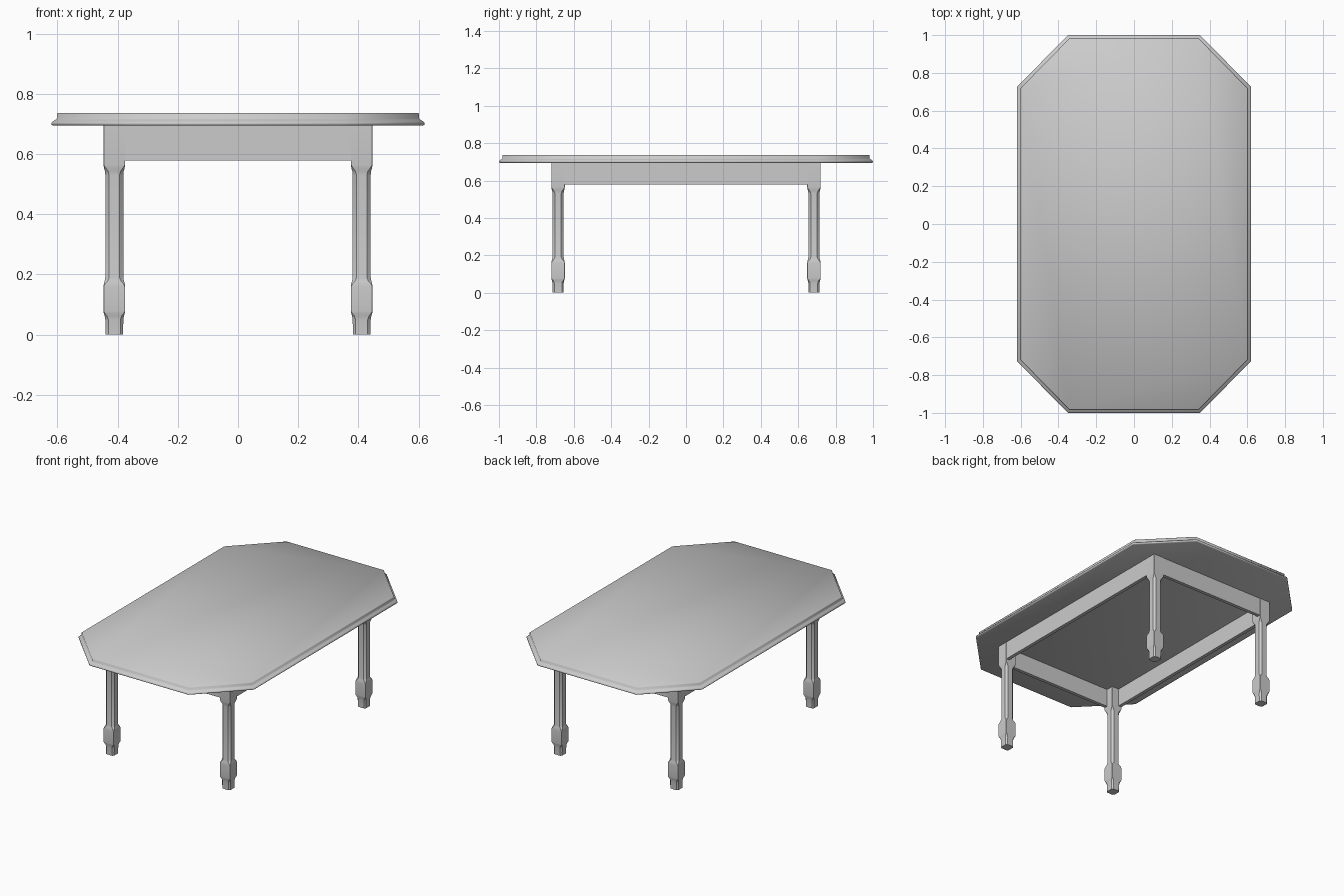
import bpy, bmesh, math

if "Cube" in bpy.data.objects:
    bpy.data.objects.remove(bpy.data.objects["Cube"])

grey = bpy.data.materials.new("plain_grey")
grey.use_nodes = True
grey.diffuse_color = (0.6, 0.6, 0.6, 1)
grey.node_tree.nodes["Principled BSDF"].inputs["Base Color"].default_value = (0.6, 0.6, 0.6, 1)


def finish(name, bm, location=(0, 0, 0), smooth_angle=None):
    bmesh.ops.recalc_face_normals(bm, faces=bm.faces)
    mesh = bpy.data.meshes.new(name)
    bm.to_mesh(mesh)
    bm.free()
    mesh.materials.append(grey)
    obj = bpy.data.objects.new(name, mesh)
    bpy.context.collection.objects.link(obj)
    obj.location = location
    if smooth_angle:
        bpy.ops.object.select_all(action='DESELECT')
        obj.select_set(True)
        bpy.context.view_layer.objects.active = obj
        bpy.ops.object.shade_smooth_by_angle(angle=math.radians(smooth_angle))
    return obj


def octagon(hx, hy, cx, cy):
    """Rectangle outline with its four corners cut by cx, cy."""
    quarter = [(hx, hy - cy), (hx - cx, hy)]
    pts = []
    for sx, sy in ((1, 1), (-1, 1), (-1, -1), (1, -1)):
        part = [(x * sx, y * sy) for x, y in quarter]
        pts += part if sx * sy > 0 else part[::-1]
    return pts


def loft(sections):
    """Skin a stack of (z, outline) sections and cap both ends."""
    bm = bmesh.new()
    rings = [[bm.verts.new((x, y, z)) for x, y in pts] for z, pts in sections]
    for low, high in zip(rings, rings[1:]):
        for i in range(len(low)):
            j = (i + 1) % len(low)
            bm.faces.new((low[i], low[j], high[j], high[i]))
    bm.faces.new(rings[0][::-1])
    bm.faces.new(rings[-1])
    return bm


def box(name, size, location):
    bm = bmesh.new()
    bmesh.ops.create_cube(bm, size=1)
    bmesh.ops.scale(bm, vec=size, verts=bm.verts)
    return finish(name, bm, location)


# Table top: moulded edge, given as (z, inset from the widest outline)
edge = [(0.694, 0.008), (0.697, 0.001), (0.703, 0.0), (0.708, 0.004),
        (0.714, 0.014), (0.718, 0.018), (0.733, 0.018), (0.736, 0.021)]
sections = []
for z, d in edge:
    cut = 0.586 * d
    sections.append((z, octagon(0.62 - d, 1 - d, 0.27 - cut, 0.275 - cut)))
finish("table_top", loft(sections), smooth_angle=70)

# Legs: square stock with stopped chamfers, as (z, half width, corner cut)
LEG_X, LEG_Y = 0.411, 0.684
leg = [(0.0, 0.029, 0.009), (0.05, 0.030, 0.010), (0.062, 0.032, 0.008),
       (0.072, 0.035, 0.003), (0.078, 0.036, 0.001), (0.160, 0.036, 0.001),
       (0.168, 0.035, 0.004), (0.178, 0.032, 0.010), (0.19, 0.030, 0.013),
       (0.53, 0.030, 0.013), (0.542, 0.031, 0.011), (0.553, 0.034, 0.006),
       (0.564, 0.036, 0.001), (0.695, 0.036, 0.001)]
for side, sx in (("left", 1), ("right", -1)):
    for end, sy in (("front", -1), ("back", 1)):
        rings = [(z, octagon(h, h, c, c)) for z, h, c in leg]
        finish(f"{end}_{side}_leg", loft(rings), (sx * LEG_X, sy * LEG_Y, 0), 30)

# Aprons: rails joining the legs under the top
RAIL_Z, RAIL_H, RAIL_T = 0.637, 0.116, 0.022
for end, s in (("front", -1), ("back", 1)):
    box(f"{end}_apron", (2 * LEG_X, RAIL_T, RAIL_H), (0, s * (0.718 - RAIL_T / 2), RAIL_Z))
for side, s in (("left", 1), ("right", -1)):
    box(f"{side}_apron", (RAIL_T, 2 * LEG_Y, RAIL_H), (s * (0.4465 - RAIL_T / 2), 0, RAIL_Z))
